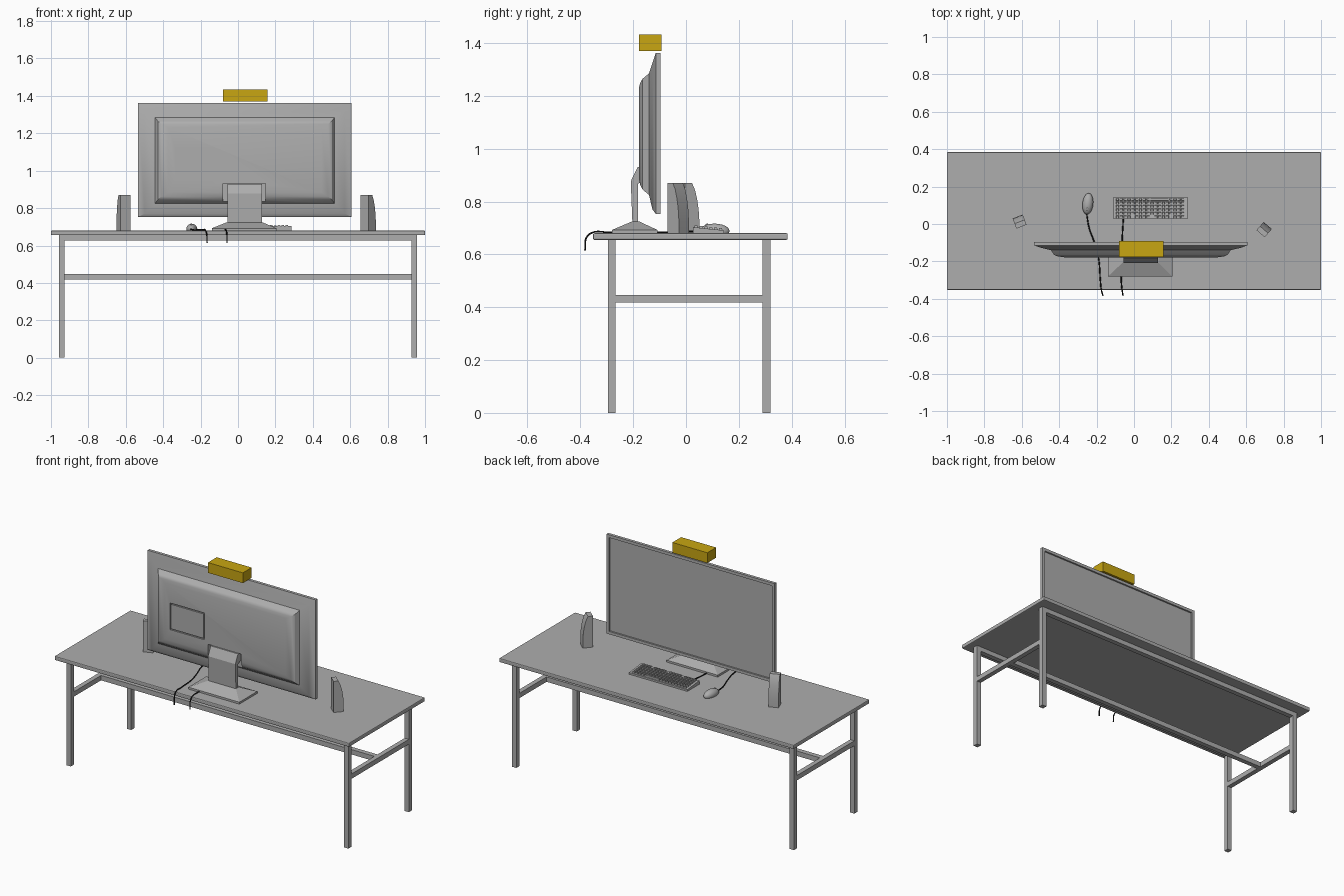
import bpy, bmesh, math
from mathutils import Vector, Matrix

if "Cube" in bpy.data.objects:
    bpy.data.objects.remove(bpy.data.objects["Cube"])


def material(name, rgb):
    m = bpy.data.materials.new(name)
    m.diffuse_color = (*rgb, 1)
    m.use_nodes = True
    m.node_tree.nodes["Principled BSDF"].inputs["Base Color"].default_value = m.diffuse_color
    return m


GREY = material("plain grey", (0.42, 0.42, 0.42))
GOLD = material("gold", (0.58, 0.38, 0.006))
BLACK = material("cable black", (0.01, 0.01, 0.01))


def finish(name, bm, mat, smooth=None):
    bmesh.ops.recalc_face_normals(bm, faces=bm.faces)
    mesh = bpy.data.meshes.new(name)
    bm.to_mesh(mesh)
    bm.free()
    mesh.materials.append(mat)
    ob = bpy.data.objects.new(name, mesh)
    bpy.context.collection.objects.link(ob)
    if smooth:
        bpy.context.view_layer.objects.active = ob
        ob.select_set(True)
        bpy.ops.object.shade_smooth_by_angle(angle=math.radians(smooth))
        ob.select_set(False)
    return ob


def add_loft(bm, rings):
    """Skin a list of equal-length point rings and cap both ends."""
    vs = [[bm.verts.new(p) for p in r] for r in rings]
    n = len(vs[0])
    for a, b in zip(vs, vs[1:]):
        for i in range(n):
            bm.faces.new((a[i], a[(i + 1) % n], b[(i + 1) % n], b[i]))
    bm.faces.new(vs[0])
    bm.faces.new(vs[-1])


def loft(name, rings, mat=GREY, smooth=None):
    bm = bmesh.new()
    add_loft(bm, rings)
    return finish(name, bm, mat, smooth)


def rect_xy(x0, x1, y0, y1, z):
    return [(x0, y0, z), (x1, y0, z), (x1, y1, z), (x0, y1, z)]


def rect_xz(cx, hw, z0, z1, y):
    return [(cx - hw, y, z0), (cx + hw, y, z0), (cx + hw, y, z1), (cx - hw, y, z1)]


def box(name, x0, x1, y0, y1, z0, z1, mat=GREY, bevel=0):
    ob = loft(name, [rect_xy(x0, x1, y0, y1, z0), rect_xy(x0, x1, y0, y1, z1)], mat)
    if bevel:
        m = ob.modifiers.new("bevel", 'BEVEL')
        m.width, m.segments = bevel, 2
    return ob


def cut(target, name, *dims):
    c = box(name, *dims)
    c.hide_render = True
    c.hide_set(True)
    m = target.modifiers.new(name, 'BOOLEAN')
    m.object, m.operation, m.solver = c, 'DIFFERENCE', 'EXACT'


# Desk: top, legs, side stretchers, long rails
TOP = 0.68
box("desk_top", -1, 1, -0.352, 0.385, 0.655, TOP, bevel=0.005)
LX, LY = (0.928, 0.957), ((-0.296, -0.266), (0.29, 0.32))
for side, s in (("left", -1), ("right", 1)):
    x0, x1 = sorted((s * LX[0], s * LX[1]))
    for end, (y0, y1) in zip(("front", "back"), LY):
        box(f"{end}_{side}_leg", x0, x1, y0, y1, 0, 0.655)
    box(f"{side}_stretcher", x0, x1, LY[0][1], LY[1][0], 0.417, 0.447)
for end, (y0, y1) in zip(("front", "back"), LY):
    box(f"{end}_rail", -LX[0], LX[0], y0, y1, 0.627, 0.655)
box("long_stretcher", -LX[0], LX[0], -0.003, 0.027, 0.417, 0.447)

# Monitor: screen recess, bezel, then the stepped back housing
CX = 0.0365
housing = [  # half width, bottom, top, y
    (0.553, 0.770, 1.345, -0.106), (0.553, 0.770, 1.345, -0.096),
    (0.5705, 0.7525, 1.363, -0.096), (0.5705, 0.7525, 1.363, -0.114),
    (0.535, 0.770, 1.325, -0.127), (0.480, 0.825, 1.285, -0.140),
    (0.465, 0.845, 1.265, -0.164), (0.445, 0.862, 1.250, -0.173),
    (0.410, 0.885, 1.232, -0.178)]
monitor = loft("monitor", [rect_xz(CX, *r) for r in housing], smooth=32)
cut(monitor, "neck_recess_cutter", -0.08, 0.146, -0.3, -0.152, 0.80, 0.932)
cut(monitor, "panel_recess_cutter", -0.336, -0.104, -0.3, -0.170, 0.953, 1.117)
box("port_cover", -0.329, -0.111, -0.178, -0.165, 0.96, 1.11)

# Monitor stand: hooked neck and pyramid foot
hook = [(-0.203, 0.72), (-0.209, 0.877), (-0.183, 0.93), (-0.148, 0.93),
        (-0.148, 0.885), (-0.181, 0.868), (-0.181, 0.72)]
loft("stand_neck", [[(x, y, z) for y, z in hook] for x in (-0.057, 0.128)])
loft("stand_foot", [rect_xy(-0.14, 0.206, -0.281, -0.107, TOP),
                    rect_xy(-0.14, 0.206, -0.281, -0.107, 0.692),
                    rect_xy(-0.06, 0.131, -0.206, -0.176, 0.724)])

# Gold box above the monitor
box("gold_box", -0.08, 0.157, -0.177, -0.092, 1.37, 1.433, GOLD)

# Speakers: curved front, turned outwards
front = [(-0.029, 0), (0.029, 0), (0.029, 0.05), (0.026, 0.09), (0.020, 0.13),
         (0.011, 0.165), (-0.001, 0.191), (-0.029, 0.191)]
for name, x, y, turn in (("left_speaker", -0.612, 0.013, 21),
                         ("right_speaker", 0.696, -0.03, -41)):
    ob = loft(name, [[(sx, d, z) for d, z in front] for sx in (-0.029, 0.029)], smooth=25)
    ob.location = (x, y, TOP)
    ob.rotation_euler.z = math.radians(turn)

# Keyboard: wedge body and rows of tapered keys
KX0, KX1, KY0, KY1 = -0.11, 0.285, 0.027, 0.144


def key_z(y):
    return 0.703 - 0.012 * (y - KY0) / (KY1 - KY0)


wedge = [(KY0, TOP), (KY1, TOP), (KY1, key_z(KY1)), (KY0, key_z(KY0))]
loft("keyboard_body", [[(x, y, z) for y, z in wedge] for x in (KX0, KX1)])
bm = bmesh.new()
PITCH, ROW = 0.0205, 0.0185
for r in range(6):
    y = KY0 + 0.004 + r * ROW
    for c in range(18):
        if r == 5 and 4 <= 17 - c <= 8:
            continue
        if r == 0 and c % 5 == 4:
            continue
        x = KX0 + 0.0135 + c * PITCH
        w = PITCH - 0.004
        z = key_z(y + ROW / 2)
        add_loft(bm, [rect_xy(x, x + w, y, y + ROW - 0.004, z - 0.003),
                      rect_xy(x + 0.002, x + w - 0.002, y + 0.002, y + ROW - 0.006, z + 0.008)])
x = KX1 - 0.0135 - 8 * PITCH
y = KY0 + 0.004 + 5 * ROW
z = key_z(y + ROW / 2)
add_loft(bm, [rect_xy(x - PITCH, x + 4 * PITCH - 0.004, y, y + ROW - 0.004, z - 0.003),
              rect_xy(x - PITCH + 0.002, x + 4 * PITCH - 0.006, y + 0.002, y + ROW - 0.006, z + 0.008)])
finish("keyboard_keys", bm, GREY)

# Mouse: half ellipsoid, and a small wheel
bm = bmesh.new()
bmesh.ops.create_uvsphere(bm, u_segments=24, v_segments=12, radius=1)
bmesh.ops.bisect_plane(bm, geom=bm.verts[:] + bm.edges[:] + bm.faces[:], plane_co=(0, 0, -0.3),
                       plane_no=(0, 0, -1), clear_outer=True)
bmesh.ops.holes_fill(bm, edges=[e for e in bm.edges if e.is_boundary])
bmesh.ops.transform(bm, verts=bm.verts, matrix=Matrix.Diagonal((0.029, 0.057, 0.028, 1)))
mouse = finish("mouse", bm, GREY, 40)
mouse.location = (-0.247, 0.108, TOP + 0.0084)
mouse.rotation_euler.z = math.radians(-6)
bm = bmesh.new()
bmesh.ops.create_cone(bm, segments=16, radius1=0.008, radius2=0.008, depth=0.006, cap_ends=True,
                      matrix=Matrix.Rotation(math.pi / 2, 4, 'Y'))
wheel = finish("mouse_wheel", bm, GREY, 40)
wheel.location = (-0.250, 0.08, TOP + 0.0285)


# Cables running off the front edge of the desk
def cable(name, pts):
    cu = bpy.data.curves.new(name, 'CURVE')
    cu.dimensions = '3D'
    cu.bevel_depth, cu.bevel_resolution, cu.resolution_u = 0.0035, 1, 6
    cu.use_fill_caps = True
    sp = cu.splines.new('BEZIER')
    sp.bezier_points.add(len(pts) - 1)
    for bp, p in zip(sp.bezier_points, pts):
        bp.co = Vector(p)
        bp.handle_left_type = bp.handle_right_type = 'AUTO'
    cu.materials.append(BLACK)
    bpy.context.collection.objects.link(bpy.data.objects.new(name, cu))


Z = TOP + 0.004
cable("mouse_cable", [(-0.253, 0.055, Z + 0.003), (-0.24, -0.02, Z), (-0.215, -0.09, Z),
                      (-0.19, -0.18, Z), (-0.18, -0.30, Z), (-0.175, -0.35, Z),
                      (-0.168, -0.376, 0.665), (-0.165, -0.382, 0.615)])
cable("keyboard_cable", [(-0.057, 0.03, Z + 0.004), (-0.063, -0.08, Z), (-0.066, -0.2, Z),
                         (-0.068, -0.30, Z), (-0.064, -0.35, Z),
                         (-0.060, -0.376, 0.665), (-0.059, -0.382, 0.615)])
